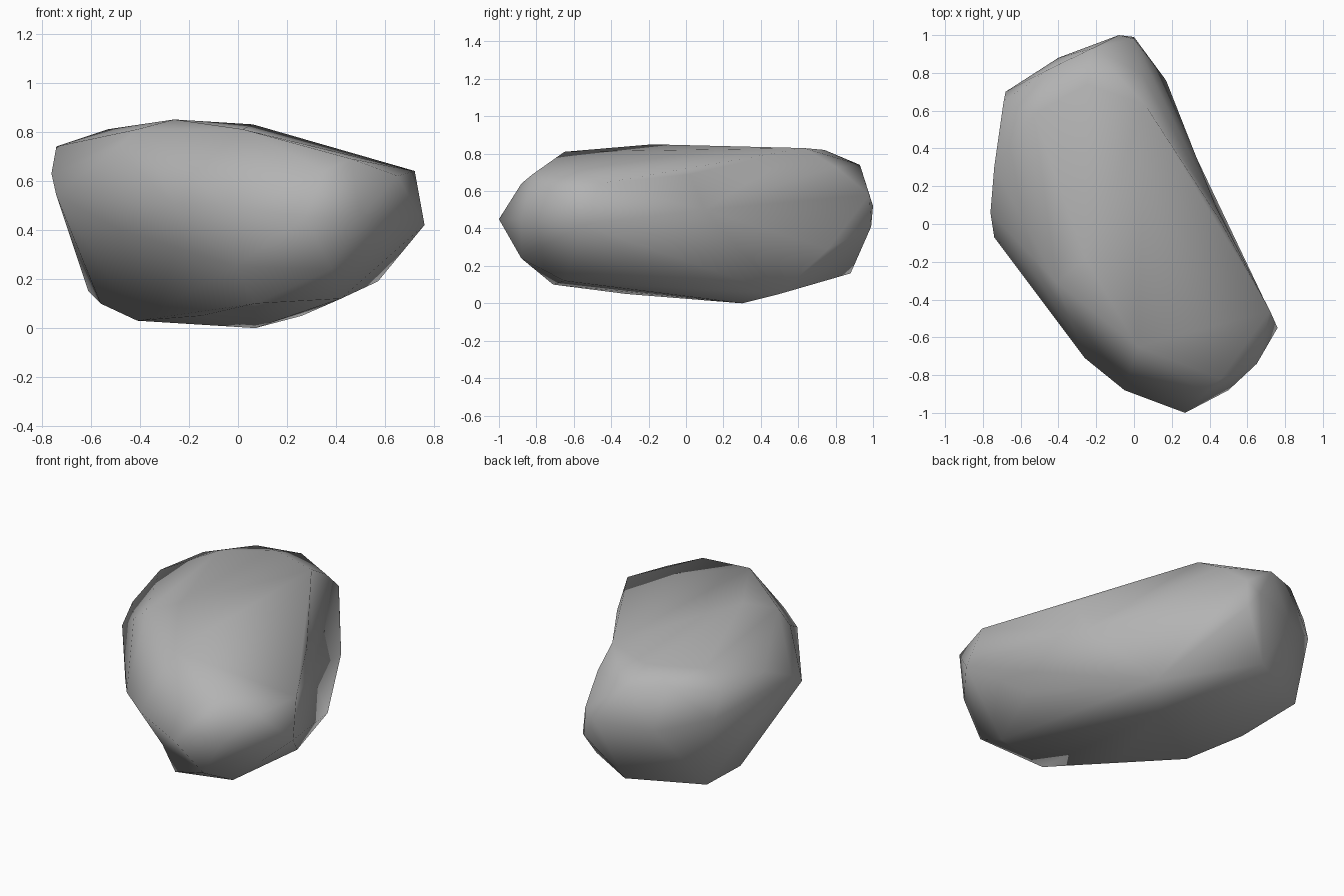
import bpy
import bmesh
from mathutils import Vector

# Remove the default object
default_cube = bpy.data.objects.get("Cube")
if default_cube is not None:
    bpy.data.objects.remove(default_cube, do_unlink=True)


def make_material(name, colour):
    """Create one flat, matte colour."""
    material = bpy.data.materials.new(name)
    material.use_nodes = True
    material.diffuse_color = colour
    shader = material.node_tree.nodes["Principled BSDF"]
    shader.inputs["Base Color"].default_value = colour
    shader.inputs["Roughness"].default_value = 0.9
    return material


def build_boulder(name, corner_groups, hollows, material):
    """Wrap a stone skin around the corner points, then press in the hollows."""
    mesh = bpy.data.meshes.new(name)
    stone = bmesh.new()
    for group in corner_groups:
        for corner in group:
            stone.verts.new(corner)
    # Each hollow starts as a bump, so that it gets a corner in the skin
    pressed = [(stone.verts.new(Vector(spot) - Vector(push)), spot)
               for spot, push in hollows]
    bmesh.ops.convex_hull(stone, input=stone.verts[:])
    for vert, spot in pressed:
        vert.co = spot
    # Drop the points that ended up inside the skin
    loose = [vert for vert in stone.verts if not vert.link_faces]
    bmesh.ops.delete(stone, geom=loose, context="VERTS")
    bmesh.ops.recalc_face_normals(stone, faces=stone.faces[:])
    for face in stone.faces:
        face.smooth = True
    stone.to_mesh(mesh)
    stone.free()
    mesh.materials.append(material)
    boulder = bpy.data.objects.new(name, mesh)
    bpy.context.collection.objects.link(boulder)
    return boulder


# Broad, gently sloping crown
crown = [
    (-.26, -.18, .85), (.02, -.65, .81), (.06, .63, .83), (-.53, .58, .81),
    (-.25, .74, .82), (-.22, .93, .74), (-.45, .82, .77), (-.69, .65, .73),
    (-.74, .3, .74), (-.41, -.31, .81), (-.5, -.3, .73), (.04, .8, .73),
    (.455, .02, .69), (.72, -.46, .64), (.65, -.74, .62), (.46, -.82, .69),
    (.35, -.88, .64),
]

# Widest belt around the sides
belt = [
    (-.08, 1, .52), (0, .98, .58), (0, .99, .41), (.17, .76, .29),
    (.76, -.55, .42), (.5, -.88, .45), (.27, -1, .45), (.02, -.86, .37),
    (-.05, -.88, .5), (-.26, -.71, .5), (-.48, -.41, .4), (-.74, -.07, .54),
    (-.76, .06, .63), (-.68, .7, .58), (-.4, .88, .5),
]

# Narrow underside, rising towards the front
underside = [
    (.07, .3, 0), (.26, .5, .05), (-.15, -.32, .05), (-.41, -.03, .03),
    (-.56, .27, .1), (-.61, .67, .15), (-.2, .88, .16), (.07, -.71, .1),
    (.42, -.65, .12), (.57, -.24, .19), (.38, -.88, .24),
]

# Shallow hollows: the left flank and the front
hollows = [
    ((.43, .1, .5), (-.1, -.04, 0)),
    ((-.01, -.72, .25), (.04, .14, 0)),
]

stone_grey = make_material("stone grey", (.45, .45, .45, 1))
build_boulder("boulder", [crown, belt, underside], hollows, stone_grey)
